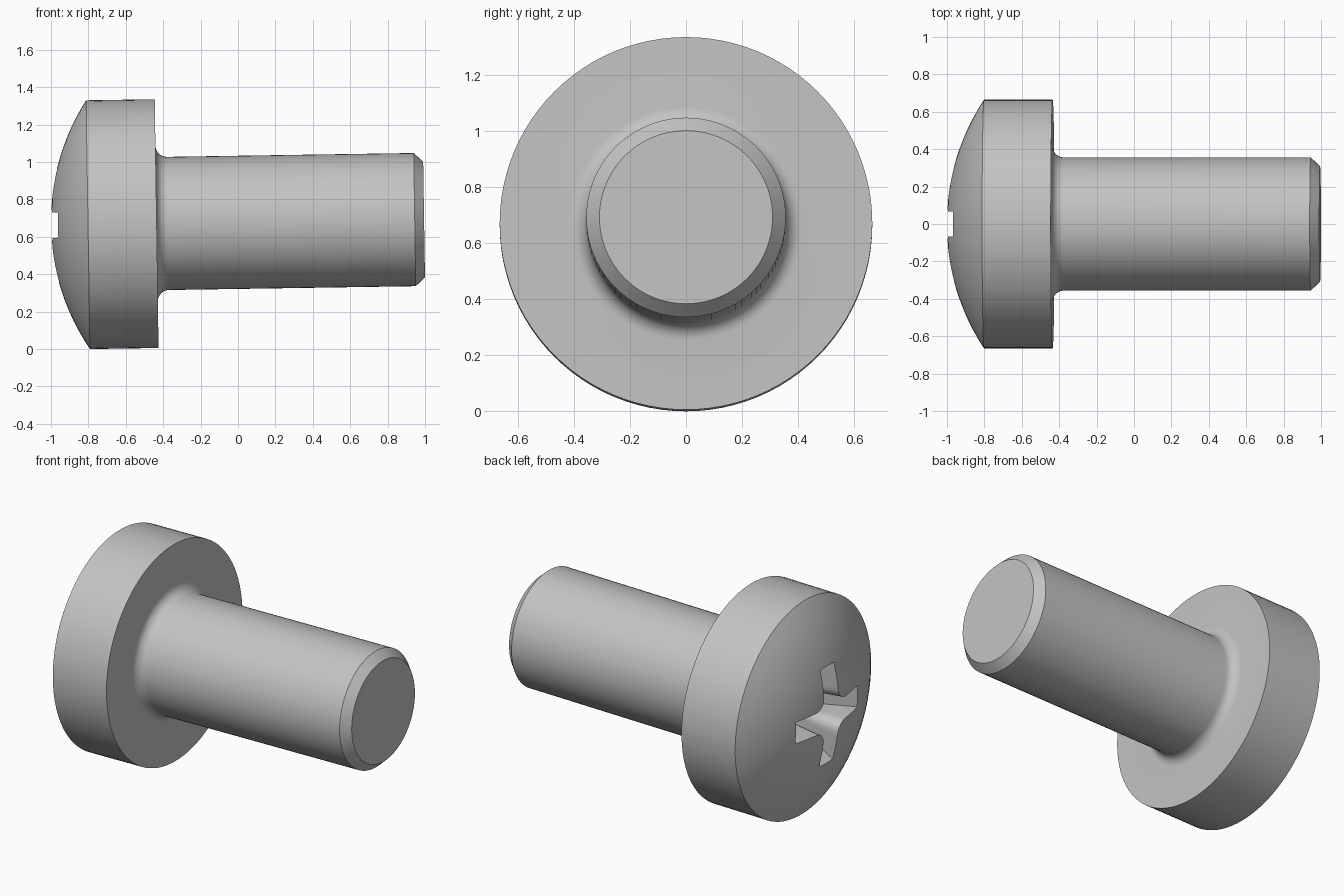
import bpy, bmesh
from math import sin, cos, pi, asin, atan
from mathutils import Matrix, Vector

cube = bpy.data.objects.get("Cube")
if cube:
    bpy.data.objects.remove(cube, do_unlink=True)

SEGMENTS = 96
HEAD_R, SHANK_R, TIP_R = 0.665, 0.356, 0.309
APEX, RIM, UNDERSIDE, TIP = -1.002, -0.802, -0.435, 0.995
FILLET = 0.06

steel = bpy.data.materials.new("grey_steel")
steel.use_nodes = True
grey = (0.55, 0.55, 0.55, 1)
steel.diffuse_color = grey
steel.node_tree.nodes["Principled BSDF"].inputs["Base Color"].default_value = grey


def make_object(name, bm):
    bmesh.ops.recalc_face_normals(bm, faces=bm.faces)
    mesh = bpy.data.meshes.new(name)
    bm.to_mesh(mesh)
    bm.free()
    obj = bpy.data.objects.new(name, mesh)
    obj.data.materials.append(steel)
    bpy.context.collection.objects.link(obj)
    return obj


def loft(name, rings):
    """Skin a list of equally long point loops and cap both ends."""
    bm = bmesh.new()
    loops = [[bm.verts.new(p) for p in ring] for ring in rings]
    n = len(loops[0])
    for a, b in zip(loops, loops[1:]):
        for i in range(n):
            j = (i + 1) % n
            bm.faces.new((a[i], a[j], b[j], b[i]))
    bm.faces.new(loops[0])
    bm.faces.new(loops[-1])
    return make_object(name, bm)


def circle(x, r):
    return [(x, r * cos(2 * pi * i / SEGMENTS), r * sin(2 * pi * i / SEGMENTS))
            for i in range(SEGMENTS)]


def cross(x, length, width, hub):
    """Four-armed outline with rounded inner corners."""
    corner = [(hub + (width - hub) * sin(t), hub + (width - hub) * cos(t))
              for t in (k * pi / 10 for k in range(6))]
    quarter = [Vector((length, -width)), Vector((length, width))]
    quarter += [Vector(p) for p in corner]
    ring = []
    for k in range(4):
        turn = Matrix.Rotation(k * pi / 2, 2)
        ring += [(x, *(turn @ p)) for p in quarter]
    return ring


# Lathe profile along the x axis: domed head, fillet, shank, chamfered tip
sagitta = RIM - APEX
dome_r = (HEAD_R ** 2 + sagitta ** 2) / (2 * sagitta)
edge = asin(HEAD_R / dome_r)
profile = [(APEX + dome_r * (1 - cos(edge * k / 12)), dome_r * sin(edge * k / 12))
           for k in range(1, 13)]
profile.append((UNDERSIDE, HEAD_R))
for k in range(9):
    a = k * pi / 16
    profile.append((UNDERSIDE + FILLET * (1 - cos(a)), SHANK_R + FILLET * (1 - sin(a))))
profile += [(0.945, SHANK_R), (TIP, TIP_R)]
screw = loft("screw", [circle(x, r) for x, r in profile])

# Tapered cross recess in the dome
cutter = loft("recess_cutter", [cross(-1.04, 0.345, 0.07, 0.15),
                                cross(-0.66, 0.13, 0.055, 0.09)])
cutter.hide_render = True
cut = screw.modifiers.new("cross_recess", "BOOLEAN")
cut.operation = "DIFFERENCE"
cut.solver = "EXACT"
cut.object = cutter

bpy.ops.object.select_all(action="DESELECT")
screw.select_set(True)
bpy.context.view_layer.objects.active = screw
bpy.ops.object.modifier_apply(modifier=cut.name)
bpy.data.objects.remove(cutter, do_unlink=True)

# Lying on its head rim, the shank rises very slightly toward the tip
tilt = Matrix.Rotation(-atan(0.0155), 4, "Y")
screw.data.transform(Matrix.Translation((0, 0, 0.678)) @ tilt)
lowest = min(v.co.z for v in screw.data.vertices)
screw.data.transform(Matrix.Translation((0, 0, -lowest)))
bpy.ops.object.shade_smooth_by_angle(angle=pi / 6)
